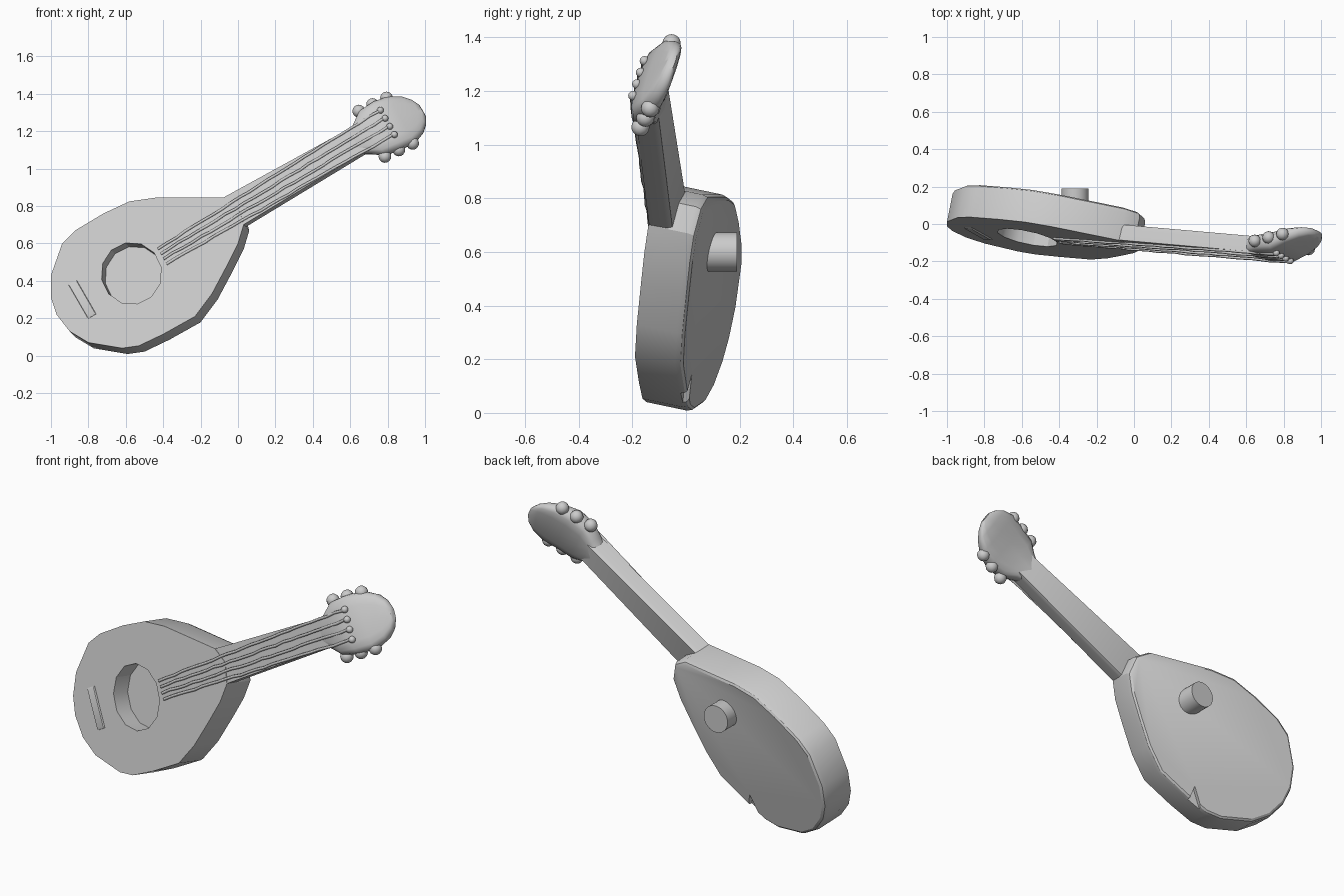
import bpy, bmesh, math, random
from mathutils import Vector

random.seed(4)
if "Cube" in bpy.data.objects:
    bpy.data.objects.remove(bpy.data.objects["Cube"])

grey = bpy.data.materials.new("plain grey")
grey.use_nodes = True
grey.diffuse_color = (0.6, 0.6, 0.6, 1)
grey.node_tree.nodes["Principled BSDF"].inputs["Base Color"].default_value = (0.6, 0.6, 0.6, 1)

# The instrument leans: its front is a tilted plane, depth runs along BACK
BACK = Vector((0.203, 1, -0.21)).normalized()


def place(x, z, depth=0):
    return Vector((x, -0.281 - 0.203 * x + 0.21 * z, z)) + BACK * depth


def along(u, v):
    """u runs up the neck, v across it."""
    c, s = math.cos(math.pi / 6), 0.5
    return -0.025 + u * c - v * s, 0.773 + u * s + v * c


def skin(name, rings, smooth=30):
    """Join equal rings of points into a closed solid."""
    bm = bmesh.new()
    loops = [[bm.verts.new(p) for p in ring] for ring in rings]
    n = len(loops[0])
    for a, b in zip(loops, loops[1:]):
        for i in range(n):
            j = (i + 1) % n
            bm.faces.new((a[i], a[j], b[j], b[i]))
    bm.faces.new(loops[0])
    bm.faces.new(loops[-1])
    bmesh.ops.recalc_face_normals(bm, faces=bm.faces)
    mesh = bpy.data.meshes.new(name)
    bm.to_mesh(mesh)
    bm.free()
    mesh.materials.append(grey)
    ob = bpy.data.objects.new(name, mesh)
    bpy.context.collection.objects.link(ob)
    shade(ob, smooth)
    return ob


def shade(ob, angle=30):
    bpy.ops.object.select_all(action='DESELECT')
    ob.select_set(True)
    bpy.context.view_layer.objects.active = ob
    bpy.ops.object.shade_smooth_by_angle(angle=math.radians(angle))


def slab(name, pts, levels):
    """Extrude a front outline through (depth, scale) levels."""
    cx = sum(p[0] for p in pts) / len(pts)
    cz = sum(p[1] for p in pts) / len(pts)
    return skin(name, [[place(cx + (x - cx) * k, cz + (z - cz) * k, d) for x, z in pts]
                       for d, k in levels])


def carve(ob, cutter):
    mod = ob.modifiers.new("carve", 'BOOLEAN')
    mod.operation, mod.solver, mod.object = 'DIFFERENCE', 'EXACT', cutter
    bpy.ops.object.select_all(action='DESELECT')
    bpy.context.view_layer.objects.active = ob
    ob.select_set(True)
    bpy.ops.object.modifier_apply(modifier=mod.name)
    bpy.data.objects.remove(cutter)


# Pear-shaped body with softened back rim
outline = [(-1, .31), (-1, .43), (-.94, .6), (-.87, .67), (-.72, .76), (-.58, .825),
           (-.44, .845), (-.08, .845), (0, .8), (.03, .7), (0, .6), (-.06, .48),
           (-.14, .33), (-.23, .21), (-.4, .115), (-.53, .053), (-.62, .04),
           (-.8, .07), (-.9, .13), (-.97, .22)]
body = slab("body", outline, [(0, 1), (.155, 1), (.175, .985), (.183, .96)])

# Sound hole and the small chip in the back rim
hole = [(-.57 + .162 * math.cos(i * math.pi / 6 + .2), .44 + .166 * math.sin(i * math.pi / 6 + .2))
        for i in range(12)]
carve(body, slab("hole_cutter", hole, [(-.05, 1), (.1, 1)]))
carve(body, slab("chip_cutter", [(-.52, .02), (-.41, .07), (-.44, .18)], [(.16, 1), (.25, 1)]))
shade(body)

# Neck, narrower at the back
neck = [along(-.15, .093), along(.9, .07), along(.9, -.07), along(-.15, -.093)]
slab("neck", neck, [(.002, 1), (.07, .98), (.09, .88)])

# Head, curling backward: distance up the neck, half width, front and back depth
sections = [(.75, .07, .0, .09), (.785, .09, -.005, .092), (.85, .137, -.008, .1),
            (.94, .147, .0, .12), (1.02, .143, .05, .145), (1.08, .112, .09, .16),
            (1.115, .075, .115, .165), (1.135, .035, .13, .16)]
rings = []
for u, w, front, back in sections:
    ring = []
    for i in range(16):
        a = 2 * math.pi * i / 16
        c, s = math.cos(a), math.sin(a)
        v = w * math.copysign(abs(c) ** .6, c)
        d = (front + back) / 2 + (back - front) / 2 * math.copysign(abs(s) ** .6, s)
        ring.append(place(*along(u, v), d))
    rings.append(ring)
skin("head", rings, 50)


def ball(name, centre, radius):
    bpy.ops.mesh.primitive_uv_sphere_add(segments=12, ring_count=8, radius=radius, location=centre)
    ob = bpy.context.object
    ob.name = name
    ob.data.materials.append(grey)
    shade(ob, 60)


# Tuning pegs, three on each edge
for side, label in ((1, "upper"), (-1, "lower")):
    for i in range(3):
        ball(f"{label}_peg_{i + 1}",
             place(*along(.845 + .08 * i, side * .14), .045 + .025 * i), .034)

# Four slightly wavy strings with knots
for i in range(4):
    start, end = .027 - .031 * i, .075 - .05 * i
    curve = bpy.data.curves.new(f"string_{i + 1}", 'CURVE')
    curve.dimensions = '3D'
    curve.bevel_depth = .008
    curve.bevel_resolution = 1
    curve.use_fill_caps = True
    line = curve.splines.new('POLY')
    line.points.add(24)
    for k, point in enumerate(line.points):
        t = k / 24
        v = start + (end - start) * t + random.uniform(-.003, .003)
        point.co = (*place(*along(-.45 + 1.39 * t, v), -.002 + random.uniform(-.002, .002)), 1)
    curve.materials.append(grey)
    bpy.context.collection.objects.link(bpy.data.objects.new(f"string_{i + 1}", curve))
    ball(f"string_knot_{i + 1}", place(*along(.95, end), .005), .018)

# Low bridge
bridge = [along(-.96, .1), along(-.91, .1), along(-.91, -.11), along(-.96, -.11)]
slab("bridge", bridge, [(.01, 1), (-.004, 1), (-.008, .9)])

# Round stub on the back
bpy.ops.mesh.primitive_cylinder_add(vertices=32, radius=.073, depth=.15,
                                    location=(-.315, .115, .6), rotation=(math.pi / 2, 0, 0))
stub = bpy.context.object
stub.name = "back_stub"
stub.data.materials.append(grey)
shade(stub)
